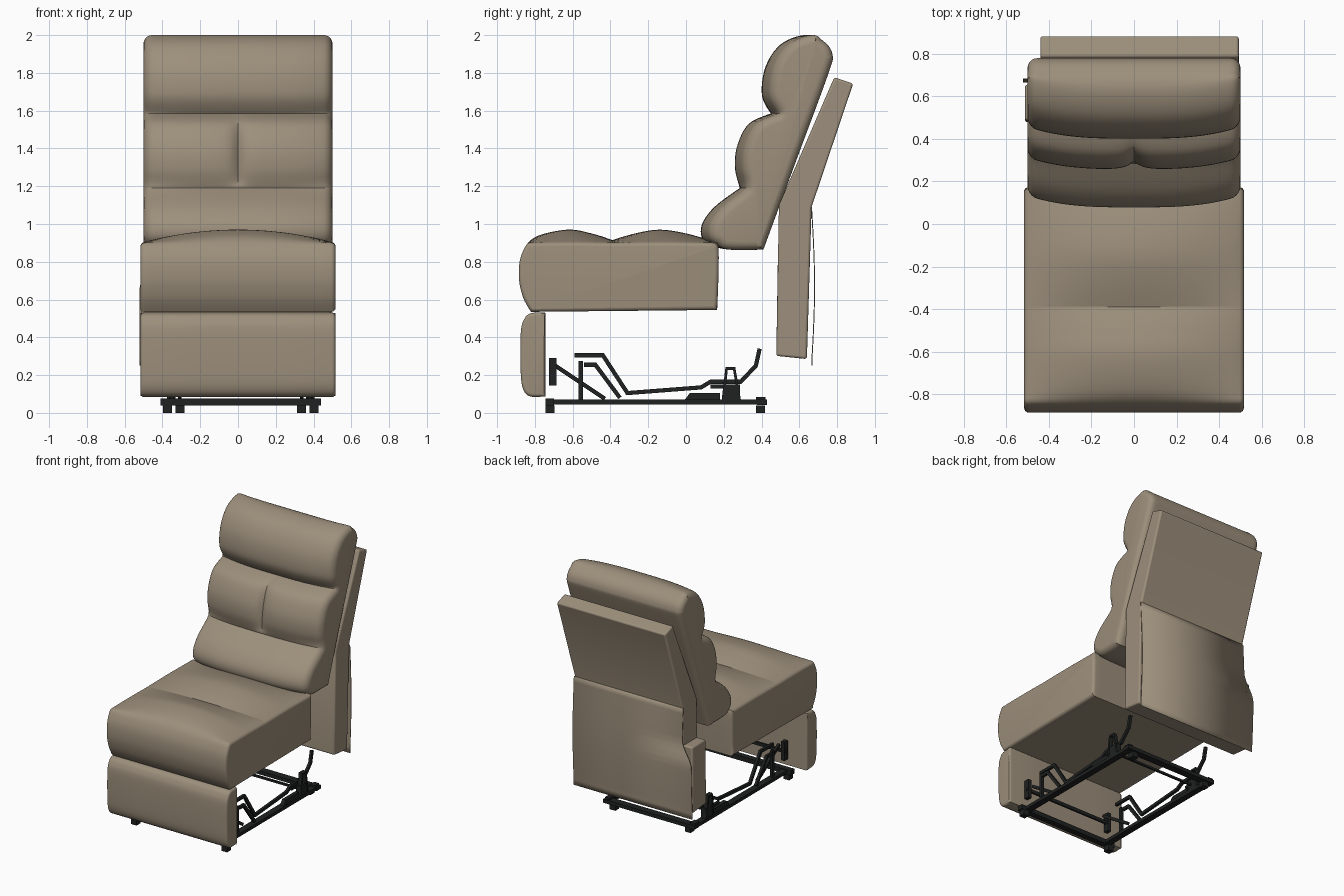
import bpy, bmesh, math
from mathutils import Vector

if "Cube" in bpy.data.objects:
    bpy.data.objects.remove(bpy.data.objects["Cube"])


def material(name, rgb):
    m = bpy.data.materials.new(name)
    m.diffuse_color = (*rgb, 1)
    m.use_nodes = True
    m.node_tree.nodes["Principled BSDF"].inputs["Base Color"].default_value = m.diffuse_color
    return m


LEATHER = material("taupe leather", (0.335, 0.275, 0.2))
STEEL = material("black steel", (0.014, 0.015, 0.015))


def finish(bm, name, mat, smooth=False, bevel=0):
    bmesh.ops.recalc_face_normals(bm, faces=bm.faces)
    me = bpy.data.meshes.new(name)
    bm.to_mesh(me)
    bm.free()
    ob = bpy.data.objects.new(name, me)
    bpy.context.collection.objects.link(ob)
    me.materials.append(mat)
    if bevel:
        b = ob.modifiers.new("bevel", 'BEVEL')
        b.width, b.segments = bevel, 3
    if smooth:
        bpy.ops.object.select_all(action='DESELECT')
        ob.select_set(True)
        bpy.context.view_layer.objects.active = ob
        bpy.ops.object.shade_smooth_by_angle(angle=math.radians(35))
    return ob


def smooth_loop(pts, steps=6):
    """Closed Hermite curve in (y, z); a third value marks a sharp seam."""
    n, out = len(pts), []
    P = [Vector(p[:2]) for p in pts]
    T = [Vector((0, 0)) if len(pts[i]) > 2 else (P[(i + 1) % n] - P[i - 1]) / 2 for i in range(n)]
    for i in range(n):
        a, b, ta, tb = P[i], P[(i + 1) % n], T[i], T[(i + 1) % n]
        for k in range(steps):
            t = k / steps
            out.append(a * (2*t**3 - 3*t*t + 1) + ta * (t**3 - 2*t*t + t)
                       + b * (3*t*t - 2*t**3) + tb * (t**3 - t*t))
    return out


def inset(loop, d):
    n = len(loop)
    area = sum(loop[i - 1].cross(loop[i]) for i in range(n))
    s = 1 if area > 0 else -1
    res = []
    for i in range(n):
        t = (loop[(i + 1) % n] - loop[i - 1]).normalized()
        res.append(loop[i] + Vector((-t.y, t.x)) * d * s)
    return res


def cushion(name, pts, hw, r, shape, inner=24):
    """Loft a side profile across x, reshaped by shape(p, t), with rounded ends."""
    base = smooth_loop(pts)
    flat = hw - r
    stations = [(-flat + 2 * flat * i / inner, 0) for i in range(inner + 1)]
    ends = [(flat + r * math.sin(a), r * (1 - math.cos(a)))
            for a in (math.pi / 2 * k / 5 for k in range(1, 6))]
    stations = [(-x, d) for x, d in reversed(ends)] + stations + ends
    bm = bmesh.new()
    rings = []
    for x, d in stations:
        loop = [Vector(shape(p, x / hw)) for p in base]
        rings.append([bm.verts.new((x, p.x, p.y)) for p in (inset(loop, d) if d else loop)])
    n = len(base)
    for a, b in zip(rings, rings[1:]):
        for i in range(n):
            bm.faces.new((a[i], a[(i + 1) % n], b[(i + 1) % n], b[i]))
    bm.faces.new(rings[0])
    bm.faces.new(rings[-1])
    return finish(bm, name, LEATHER, True)


def add_prism(bm, pts, x0, x1):
    a = [bm.verts.new((x0, y, z)) for y, z in pts]
    b = [bm.verts.new((x1, y, z)) for y, z in pts]
    n = len(pts)
    for i in range(n):
        bm.faces.new((a[i], a[(i + 1) % n], b[(i + 1) % n], b[i]))
    bm.faces.new(a)
    bm.faces.new(b)


def add_box(bm, x0, x1, y0, y1, z0, z1):
    add_prism(bm, [(y0, z0), (y1, z0), (y1, z1), (y0, z1)], x0, x1)


def add_bar(bm, path, x, w=0.02, h=0.022):
    """Flat steel bar following a bent path in the y-z plane."""
    P = [Vector(p) for p in path]
    left, right = [], []
    for i, p in enumerate(P):
        t1 = (p - P[i - 1]).normalized() if i else (P[1] - p).normalized()
        t2 = (P[i + 1] - p).normalized() if i < len(P) - 1 else t1
        n1, n2 = Vector((-t1.y, t1.x)), Vector((-t2.y, t2.x))
        m = (n1 + n2).normalized()
        m *= h / 2 / max(m.dot(n1), 0.5)
        left.append(p + m)
        right.append(p - m)
    add_prism(bm, [tuple(v) for v in left + right[::-1]], x - w / 2, x + w / 2)


# Seat: two crowned pillows, flat along the side seams
def seat_shape(p, t):
    c = 1 - t * t
    z = p.y if p.y < 0.9 else 0.9 + (p.y - 0.9) * max(c, 0.05)
    return p.x, z


cushion("seat", [(0.165, 0.545, 1), (-0.82, 0.535, 1), (-0.862, 0.61), (-0.885, 0.72),
                 (-0.87, 0.84), (-0.8, 0.93), (-0.63, 0.97), (-0.5, 0.95), (-0.39, 0.915, 1),
                 (-0.27, 0.95), (-0.14, 0.97), (0.0, 0.95), (0.13, 0.91), (0.172, 0.87)],
        0.516, 0.022, seat_shape)

# Footrest
cushion("footrest", [(-0.745, 0.088, 1), (-0.82, 0.086), (-0.86, 0.12), (-0.875, 0.21),
                     (-0.875, 0.42), (-0.857, 0.495), (-0.82, 0.528), (-0.745, 0.53, 1)],
        0.516, 0.018, lambda p, t: (p.x, p.y), 4)


# Backrest: lumbar roll, split middle pillow, headrest
def back_shape(p, t):
    y, z = p
    front = min(max((0.25 + 0.457 * (z - 0.95) - y) / 0.1, 0), 1)
    y += 0.055 * front * abs(t) ** 3
    if 1.2 < z < 1.58:
        y += 0.045 * front * math.sin(math.pi * (z - 1.2) / 0.38) ** 0.5 * math.exp(-abs(t) / 0.07)
    return y, z


cushion("backrest", [(0.41, 0.865, 1), (0.22, 0.865), (0.1, 0.905), (0.082, 0.99), (0.15, 1.09),
                     (0.285, 1.19, 1), (0.258, 1.29), (0.268, 1.41), (0.33, 1.53), (0.45, 1.585, 1),
                     (0.402, 1.68), (0.42, 1.83), (0.5, 1.95), (0.625, 2.0), (0.725, 1.97),
                     (0.775, 1.9), (0.755, 1.8), (0.6, 1.38)],
        0.5, 0.045, back_shape, 40)

# Rear shell with a wider step low on one side
bm = bmesh.new()
add_prism(bm, [(0.785, 1.777), (0.885, 1.743), (0.665, 1.09), (0.64, 0.285),
               (0.478, 0.302), (0.492, 1.1)], -0.44, 0.492)
finish(bm, "rear_shell", LEATHER, True, 0.012)
bm = bmesh.new()
add_prism(bm, [(0.64, 0.285), (0.478, 0.302), (0.486, 0.8), (0.655, 0.8)], -0.512, -0.4)
finish(bm, "rear_shell_step", LEATHER, True, 0.012)

# Thin bowed cover flap on the rear
bm = bmesh.new()
rows = []
for i in range(21):
    z = 1.09 - 0.84 * i / 20
    y = 0.667 + 0.016 * math.sin(math.pi * min(i / 20, 0.95))
    k = min(max((0.85 - z) / 0.2, 0), 1)
    xl = -0.442 - 0.08 * k * k * (3 - 2 * k)
    rows.append([bm.verts.new((x, y, z)) for x in (xl, 0, 0.495)])
for a, b in zip(rows, rows[1:]):
    for j in range(2):
        bm.faces.new((a[j], a[j + 1], b[j + 1], b[j]))
flap = finish(bm, "rear_flap", LEATHER, True)
flap.modifiers.new("thickness", 'SOLIDIFY').thickness = 0.005

# Base frame: rails, cross members and feet
CX = 0.015
bm = bmesh.new()
add_box(bm, -0.41, 0.44, -0.745, -0.7, 0.04, 0.075)
add_box(bm, -0.375, 0.41, 0.375, 0.43, 0.042, 0.07)
add_box(bm, -0.34, 0.37, 0.22, 0.235, 0.1, 0.115)
add_box(bm, -0.37, 0.4, -0.71, -0.695, 0.2, 0.225)
for s in (-1, 1):
    x = CX + s * 0.365
    add_box(bm, x - 0.025, x + 0.025, -0.73, 0.43, 0.045, 0.07)
    for fx, fy in ((0.388, -0.72), (0.322, 0.395)):
        f = CX + s * fx
        add_box(bm, f - 0.024, f + 0.024, fy - 0.024, fy + 0.024, 0, 0.04)
    add_box(bm, x - 0.02, x + 0.02, 0.37, 0.42, 0.06, 0.085)
finish(bm, "base_frame", STEEL)

# Reclining linkage on each side
for s, side in ((-1, "left"), (1, "right")):
    x = CX + s * 0.365
    bm = bmesh.new()
    add_bar(bm, [(-0.59, 0.305), (-0.44, 0.305), (-0.31, 0.105), (0.08, 0.135), (0.13, 0.165),
                 (0.29, 0.165), (0.37, 0.25), (0.39, 0.34)], x - s * 0.02)
    add_bar(bm, [(-0.54, 0.255), (-0.48, 0.255), (-0.35, 0.08)], x + s * 0.004)
    add_bar(bm, [(-0.7, 0.255), (-0.43, 0.075)], x - s * 0.042)
    add_box(bm, x - 0.015, x + 0.015, -0.725, -0.685, 0.145, 0.29)
    add_box(bm, x - 0.01, x + 0.01, -0.568, -0.545, 0.06, 0.275)
    add_prism(bm, [(-0.01, 0.065), (0.18, 0.065), (0.18, 0.105), (0.02, 0.105)], x - 0.015, x + 0.015)
    add_box(bm, x - 0.03, x - 0.01, 0.13, 0.2, 0.13, 0.15)
    add_bar(bm, [(0.195, 0.06), (0.215, 0.235), (0.255, 0.235), (0.285, 0.06)], x + s * 0.01, 0.03, 0.014)
    add_box(bm, x - 0.02, x + 0.02, 0.195, 0.285, 0.065, 0.15)
    finish(bm, side + "_linkage", STEEL)
